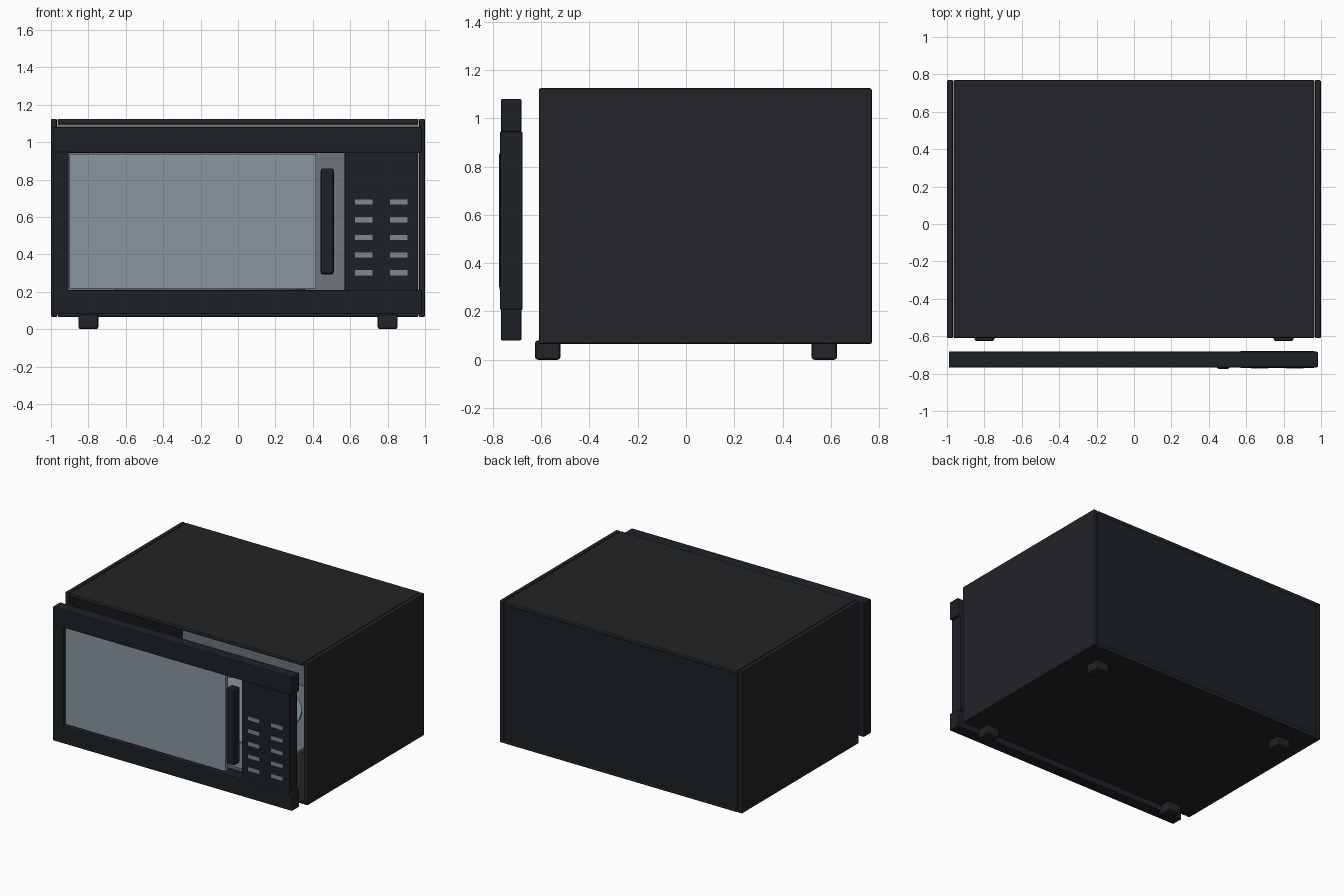
import bpy

if "Cube" in bpy.data.objects:
    bpy.data.objects.remove(bpy.data.objects["Cube"])

def material(name, rgb):
    m = bpy.data.materials.new(name)
    m.diffuse_color = (*rgb, 1)
    m.use_nodes = True
    m.node_tree.nodes["Principled BSDF"].inputs["Base Color"].default_value = m.diffuse_color
    return m

SHELL = material("shell_black", (0.016, 0.017, 0.02))
DOOR = material("door_black", (0.012, 0.015, 0.019))
GLASS = material("window_grey", (0.25, 0.31, 0.34))
LINER = material("liner_grey", (0.15, 0.18, 0.2))
KEYS = material("key_grey", (0.22, 0.25, 0.26))

def finish(ob, name, mat, bevel):
    ob.name = name
    ob.data.materials.append(mat)
    if bevel:
        b = ob.modifiers.new("soft_edges", 'BEVEL')
        b.width, b.segments = bevel, 2
    return ob

def box(name, x, y, z, mat, bevel=0.006):
    """Box given by its min/max range on each axis."""
    bpy.ops.mesh.primitive_cube_add(size=1, location=[(a + b) / 2 for a, b in (x, y, z)])
    ob = bpy.context.object
    ob.scale = [b - a for a, b in (x, y, z)]
    bpy.ops.object.transform_apply(location=False, rotation=False, scale=True)
    return finish(ob, name, mat, bevel)

# Outer shell panels
FRONT, BACK = -0.61, 0.77
for side, s in (("left", -1), ("right", 1)):
    box(side + "_panel", sorted((s * 0.967, s * 1.0)), (FRONT, BACK), (0.065, 1.125), SHELL, 0.008)
box("top_panel", (-0.965, 0.965), (FRONT, BACK), (1.095, 1.125), SHELL, 0.008)
box("bottom_panel", (-0.965, 0.965), (FRONT, BACK), (0.065, 0.095), SHELL, 0.008)
box("back_panel", (-0.965, 0.965), (0.74, 0.768), (0.09, 1.1), DOOR, 0.005)

# Cavity lining
box("cavity_back", (-0.965, 0.965), (0.725, 0.739), (0.096, 1.094), LINER, 0)
box("cavity_floor", (-0.965, 0.6), (-0.6, 0.725), (0.17, 0.19), LINER, 0)

# Turntable plate
bpy.ops.mesh.primitive_cylinder_add(vertices=64, radius=0.51, depth=0.022, location=(-0.15, 0.08, 0.204))
finish(bpy.context.object, "turntable", GLASS, 0.005)
bpy.ops.object.shade_smooth_by_angle()

# Feet
for sx, xs in (("left", -0.8), ("right", 0.8)):
    for sy, ys in (("front", -0.573), ("back", 0.573)):
        box(f"{sy}_{sx}_foot", (xs - 0.053, xs + 0.053), (ys - 0.053, ys + 0.053), (0, 0.08), SHELL, 0.012)

# Door frame, standing clear of the shell
DY = (-0.767, -0.682)
box("door_top_rail", (-0.99, 0.983), DY, (0.943, 1.08), DOOR)
box("door_bottom_rail", (-0.99, 0.983), DY, (0.08, 0.21), DOOR)
box("door_left_stile", (-0.99, -0.905), DY, (0.205, 0.948), DOOR, 0.003)
box("door_window", (-0.9, 0.418), (-0.745, -0.715), (0.217, 0.937), GLASS, 0)
box("door_handle", (0.442, 0.512), (-0.775, -0.705), (0.293, 0.86), DOOR, 0.012)

# Control panel with two columns of keys
box("control_panel", (0.57, 0.963), (-0.77, -0.678), (0.207, 0.946), DOOR, 0.003)
for col, x in enumerate((0.672, 0.86)):
    for row in range(5):
        z = 0.302 + row * 0.0945
        box(f"key_{col + 1}_{row + 1}", (x - 0.047, x + 0.047), (-0.772, -0.75), (z - 0.014, z + 0.014), KEYS, 0)
